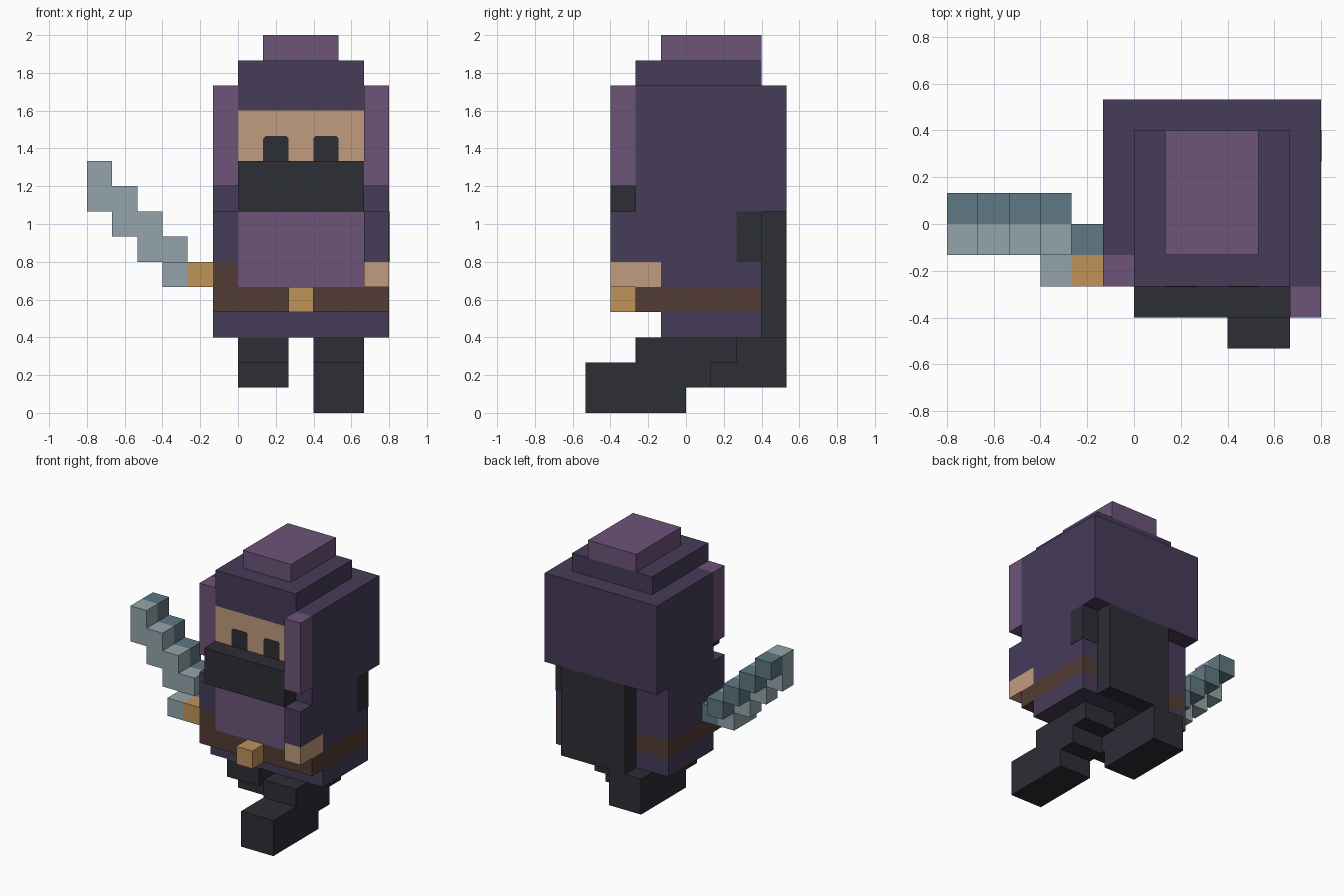
import bpy
import bmesh

cube = bpy.data.objects.get("Cube")
if cube:
    bpy.data.objects.remove(cube, do_unlink=True)

U = 2 / 15  # one block


def lin(c):
    c /= 255
    return c / 12.92 if c <= 0.04045 else ((c + 0.055) / 1.055) ** 2.4


def material(name, r, g, b):
    m = bpy.data.materials.new(name)
    col = (lin(r), lin(g), lin(b), 1)
    m.diffuse_color = col
    m.use_nodes = True
    bsdf = next(n for n in m.node_tree.nodes if n.type == 'BSDF_PRINCIPLED')
    bsdf.inputs["Base Color"].default_value = col
    bsdf.inputs["Roughness"].default_value = 0.9
    return m


DARK = material("dark purple cloth", 70, 60, 89)
PURPLE = material("light purple cloth", 109, 83, 121)
BLACK = material("charcoal cloth", 45, 46, 54)
SKIN = material("skin", 193, 155, 126)
BROWN = material("brown leather", 84, 60, 53)
GOLD = material("gold", 192, 147, 90)
STEEL = material("light steel", 148, 165, 172)
TEAL = material("dark steel", 95, 120, 131)


def finish(name, bm, mat):
    bmesh.ops.recalc_face_normals(bm, faces=bm.faces[:])
    me = bpy.data.meshes.new(name)
    bm.to_mesh(me)
    bm.free()
    me.materials.append(mat)
    ob = bpy.data.objects.new(name, me)
    bpy.context.collection.objects.link(ob)
    return ob


def blocks(name, mat, *boxes):
    """One part from boxes given as (x0, x1, y0, y1, z0, z1) in blocks."""
    bm = bmesh.new()
    for x0, x1, y0, y1, z0, z1 in boxes:
        verts = bmesh.ops.create_cube(bm, size=1)["verts"]
        for v in verts:
            v.co.x = U * (x0 if v.co.x < 0 else x1)
            v.co.y = U * (y0 if v.co.y < 0 else y1)
            v.co.z = U * (z0 if v.co.z < 0 else z1)
    return finish(name, bm, mat)


# Head: hood, cap, topknot and side flaps
blocks("hood", DARK,
       (-1, 6, -1, 4, 8, 13),
       (5, 6, -2, -1, 8, 13),
       (0, 5, -2, -1, 12, 13),
       (0, 5, -2, -1, 8, 10))
blocks("cap", DARK, (0, 5, -2, 3, 13, 14))
blocks("topknot", PURPLE, (1, 4, -1, 3, 14, 15))
blocks("left_hood_flap", PURPLE, (5, 6, -3, -2, 9, 13))
blocks("right_hood_flap", PURPLE, (-1, 0, -2, -1, 9, 13))

# Face, mask and eyes
blocks("face", SKIN, (0, 5, -2, -1, 10, 12))
blocks("mask", BLACK, (0, 5, -3, -2, 8, 10))
for name, x in (("right_eye", 1), ("left_eye", 3)):
    bm = bmesh.new()
    c = 0.1  # clipped upper corners
    outline = [(0, 0), (1, 0), (1, 1 - c), (1 - c, 1), (c, 1), (0, 1 - c)]
    f = bm.faces.new([bm.verts.new(((x + a) * U, -2 * U, (10 + b) * U))
                      for a, b in outline])
    ext = bmesh.ops.extrude_face_region(bm, geom=[f])["geom"]
    bmesh.ops.translate(bm, vec=(0, -0.003, 0),
                        verts=[g for g in ext if isinstance(g, bmesh.types.BMVert)])
    finish(name, bm, BLACK)

# Torso, belt and skirt
blocks("torso", DARK, (-1, 6, -1, 3, 5, 8))
blocks("chest", PURPLE, (0, 5, -2, -1, 5, 8))
blocks("belt", BROWN, (-1, 6, -2, 3, 4, 5))
blocks("buckle", GOLD, (2, 3, -3, -2, 4, 5))
blocks("skirt", DARK, (-1, 6, -1, 3, 3, 4))

# Cape hanging behind, with its shoulder patch
blocks("cape", BLACK, (1, 5, 3, 4, 3, 8))
blocks("shoulder_patch", BLACK, (5, 6.02, 2, 3.02, 6, 8))

# Arms and hand
blocks("left_arm", DARK, (5, 6, -3, -1, 6, 8))
blocks("left_hand", SKIN, (5, 6, -3, -1, 5, 6))
blocks("right_arm", DARK, (-1, 0, -2, -1, 6, 8))

# Legs in mid-stride
blocks("left_leg", BLACK,
       (3, 5, -2, 2, 2, 3),
       (3, 5, 0, 1, 1, 2),
       (3, 5, -4, 0, 0, 2))
blocks("right_leg", BLACK,
       (0, 2, -1, 4, 2, 3),
       (0, 2, 0, 4, 1, 2))

# Sword: grip, guard and a stepped blade with a darker spine
blocks("sword_grip", BROWN, (-1, 0, -2, -1, 5, 6))
blocks("sword_guard", GOLD, (-2, -1, -2, -1, 5, 6))
edge = [(-3, -2, -2, -1, 5, 6)]
spine = [(-2, -1, -1, 0, 5, 6)]
for i in range(4):
    x, z = -3 - i, 5 + i
    edge.append((x, x + 1, -1, 0, z, z + 2))
    spine.append((x, x + 1, 0, 1, z + 1, z + 2))
blocks("blade_edge", STEEL, *edge)
blocks("blade_spine", TEAL, *spine)
